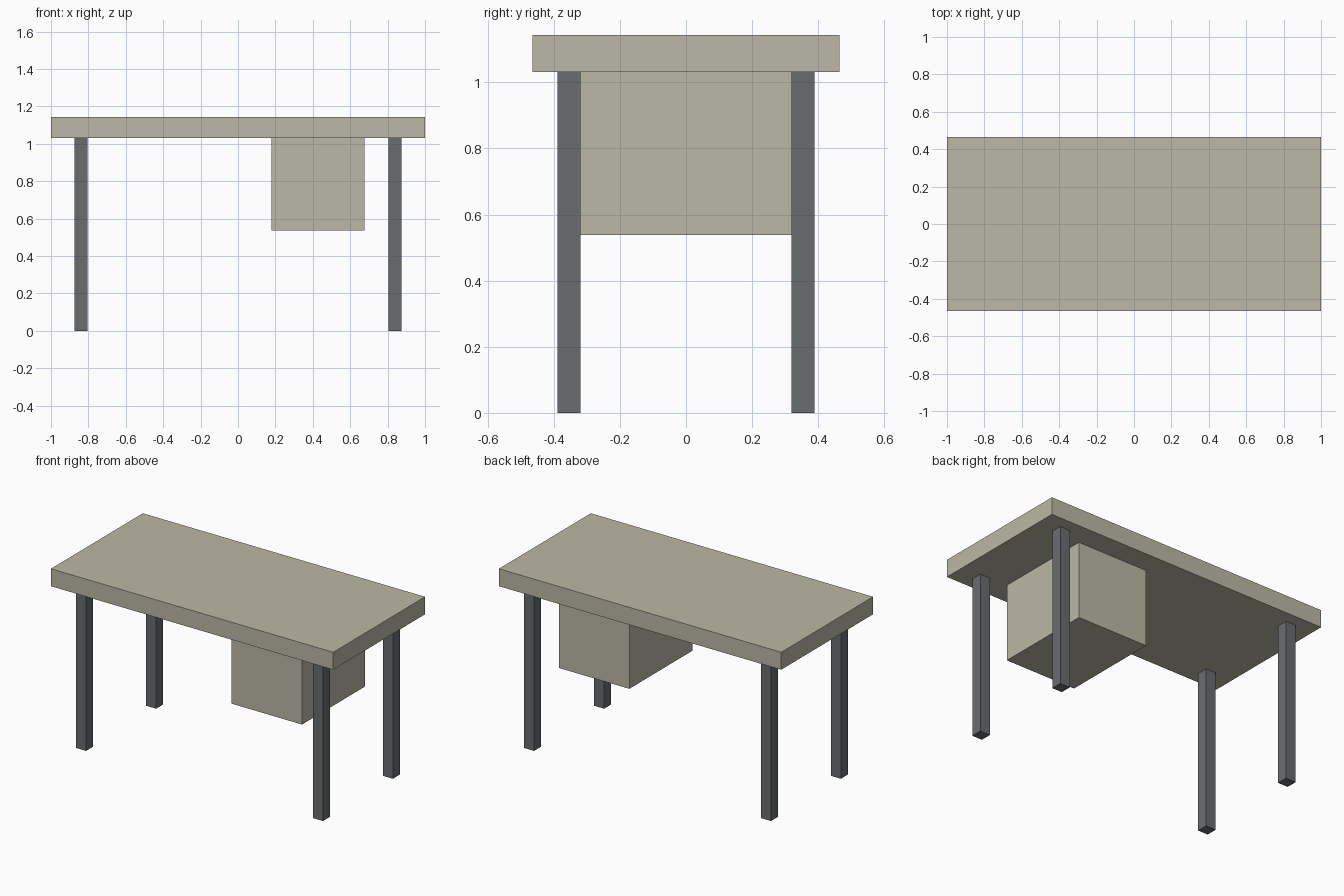
import bpy

cube = bpy.data.objects.get("Cube")
if cube:
    bpy.data.objects.remove(cube, do_unlink=True)


def make_material(name, rgb):
    mat = bpy.data.materials.new(name)
    mat.use_nodes = True
    color = (*rgb, 1.0)
    mat.diffuse_color = color
    mat.node_tree.nodes["Principled BSDF"].inputs["Base Color"].default_value = color
    return mat


def box(name, low, high, mat):
    """Axis-aligned box between two opposite corners."""
    center = [(a + b) / 2 for a, b in zip(low, high)]
    bpy.ops.mesh.primitive_cube_add(size=1, location=center)
    obj = bpy.context.object
    obj.name = name
    obj.scale = [b - a for a, b in zip(low, high)]
    bpy.ops.object.transform_apply(location=False, rotation=False, scale=True)
    obj.data.materials.append(mat)
    return obj


beige = make_material("warm beige", (0.50, 0.48, 0.385))
steel = make_material("dark grey steel", (0.138, 0.153, 0.159))

TOP, UNDERSIDE = 1.143, 1.031

# Desk top
box("desk_top", (-1, -0.465, UNDERSIDE), (1, 0.465, TOP), beige)

# Drawer cabinet hung under the top, on the left side
box("drawer_cabinet", (0.178, -0.319, 0.538), (0.677, 0.319, UNDERSIDE), beige)

# Four square legs
HALF = 0.0355
for side, x in (("right", -0.839), ("left", 0.839)):
    for end, y in (("front", -0.354), ("back", 0.354)):
        box(f"{end}_{side}_leg", (x - HALF, y - HALF, 0),
            (x + HALF, y + HALF, UNDERSIDE), steel)
